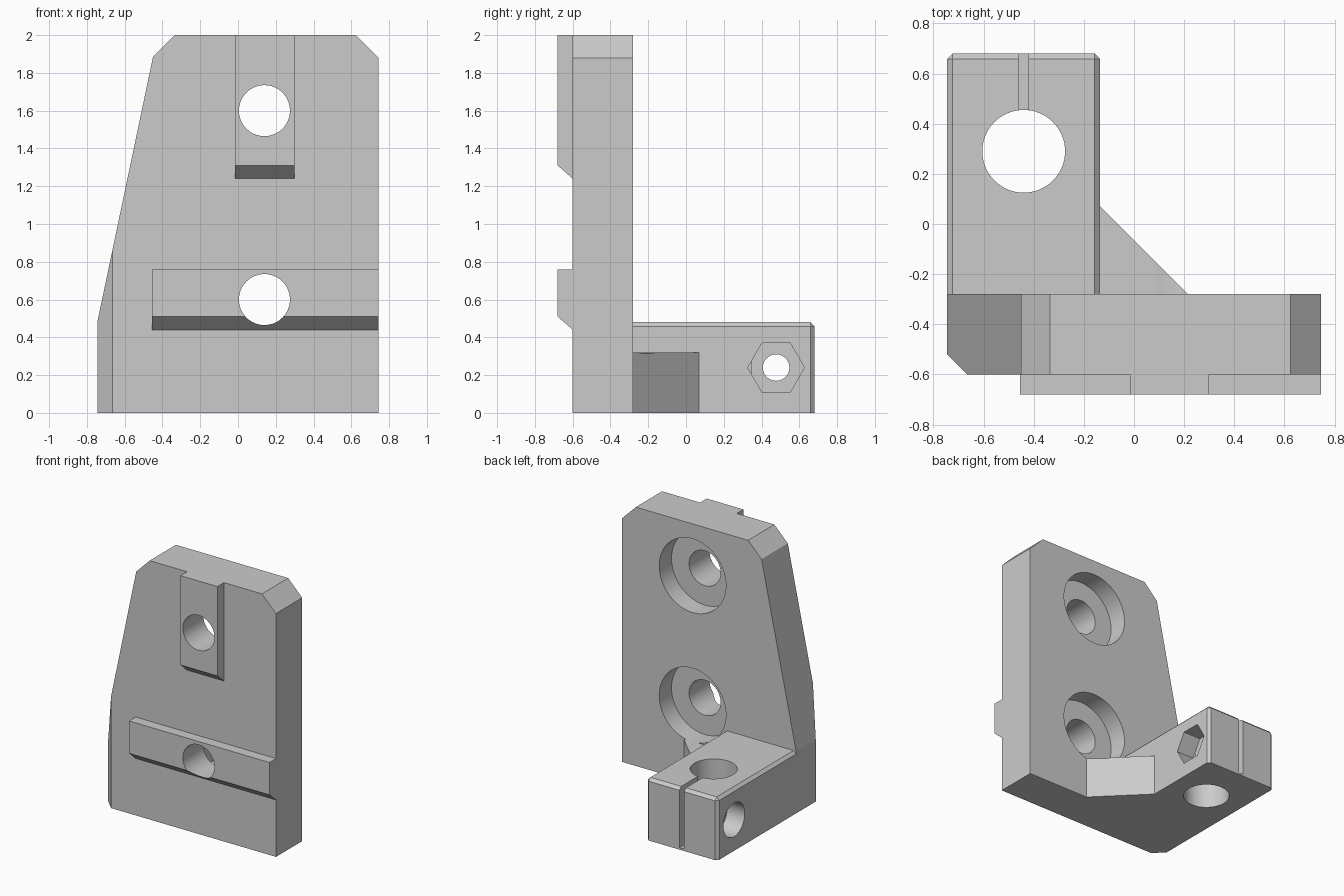
import bpy, bmesh, math

cube = bpy.data.objects.get("Cube")
if cube:
    bpy.data.objects.remove(cube, do_unlink=True)

grey = bpy.data.materials.new("light grey")
grey.use_nodes = True
color = (0.6, 0.6, 0.6, 1)
grey.diffuse_color = color
grey.node_tree.nodes["Principled BSDF"].inputs["Base Color"].default_value = color


def prism(name, points, axis, start, end, edit=None):
    """Extrude a 2D outline along an axis; outlines are (y,z), (x,z) or (x,y)."""
    place = {"x": lambda p, d: (d, *p),
             "y": lambda p, d: (p[0], d, p[1]),
             "z": lambda p, d: (*p, d)}[axis]
    bm = bmesh.new()
    ends = [[bm.verts.new(place(p, d)) for p in points] for d in (start, end)]
    for ring in ends:
        bm.faces.new(ring)
    for i in range(len(points)):
        j = (i + 1) % len(points)
        bm.faces.new((ends[0][i], ends[0][j], ends[1][j], ends[1][i]))
    bmesh.ops.recalc_face_normals(bm, faces=bm.faces)
    if edit:
        edit(bm)
    mesh = bpy.data.meshes.new(name)
    bm.to_mesh(mesh)
    bm.free()
    mesh.materials.append(grey)
    obj = bpy.data.objects.new(name, mesh)
    bpy.context.collection.objects.link(obj)
    return obj


def ring(cx, cy, radius, sides=64):
    return [(cx + radius * math.cos(math.tau * i / sides),
             cy + radius * math.sin(math.tau * i / sides)) for i in range(sides)]


def rect(a, b, c, d):
    return [(a, c), (b, c), (b, d), (a, d)]


def combine(target, tool, operation):
    mod = target.modifiers.new(tool.name, "BOOLEAN")
    mod.operation = operation
    mod.solver = "EXACT"
    mod.object = tool
    bpy.context.view_layer.objects.active = target
    bpy.ops.object.modifier_apply(modifier=mod.name)
    bpy.data.objects.remove(tool, do_unlink=True)


def chamfer_block(bm):
    # Upper edges and rear upright edges
    front = min(v.co.y for v in bm.verts)
    edges = [e for e in bm.edges
             if sum(v.co.y for v in e.verts) / 2 > front + 0.01
             and sum(v.co.z for v in e.verts) / 2 > 0.01]
    bmesh.ops.bevel(bm, geom=edges, offset=0.022, segments=1, affect="EDGES")


# Upright plate
bracket = prism("mounting_bracket", [(-0.745, 0), (0.745, 0), (0.745, 1.88), (0.625, 2),
                                     (-0.335, 2), (-0.45, 1.885), (-0.745, 0.48)],
                "y", -0.6, -0.28)
combine(bracket, prism("corner_cutter", [(-0.845, -0.42), (-0.565, -0.7), (-0.845, -0.7)],
                       "z", -0.1, 1.2), "DIFFERENCE")

# Locating ribs with sloped undersides
for name, x0, x1, low, high in (("upper_rib", -0.015, 0.3, 1.24, 2),
                                ("lower_rib", -0.455, 0.745, 0.44, 0.76)):
    outline = [(-0.5, low), (-0.6, low), (-0.68, low + 0.07), (-0.68, high), (-0.5, high)]
    combine(bracket, prism(name, outline, "x", x0, x1), "UNION")

# Clamp block and triangular gusset
left, right, back = -0.745, -0.135, 0.68
combine(bracket, prism("clamp_block", rect(left, right, -0.4, back), "z", 0, 0.48,
                       chamfer_block), "UNION")
combine(bracket, prism("gusset", [(-0.235, 0.17), (-0.235, -0.38), (0.315, -0.38)],
                       "z", 0, 0.32), "UNION")

# Counterbored mounting holes
for z in (0.6, 1.6):
    combine(bracket, prism("screw_hole", ring(0.14, z, 0.135), "y", -1, 0), "DIFFERENCE")
    combine(bracket, prism("counterbore", ring(0.14, z, 0.285), "y", -0.43, 0.2), "DIFFERENCE")

# Rod bore and clamping slit, closed by a thin floor
rod_x, rod_y = -0.44, 0.29
combine(bracket, prism("rod_bore", ring(rod_x, rod_y, 0.165), "z", -0.1, 0.6), "DIFFERENCE")
combine(bracket, prism("slit", rect(rod_x - 0.02, rod_x + 0.02, rod_y, 0.8),
                       "z", 0.015, 0.6), "DIFFERENCE")

# Clamp bolt hole with nut pocket and head recess
bolt = (0.477, 0.24)
combine(bracket, prism("bolt_hole", ring(*bolt, 0.07), "x", -1, 0.2), "DIFFERENCE")
combine(bracket, prism("nut_pocket", ring(*bolt, 0.15, 6), "x", right - 0.15, 0.1), "DIFFERENCE")
combine(bracket, prism("head_recess", ring(*bolt, 0.13), "x", -1, left + 0.15), "DIFFERENCE")

# Smooth holes, crisp edges
bpy.ops.object.select_all(action="DESELECT")
bracket.select_set(True)
bpy.context.view_layer.objects.active = bracket
bpy.ops.object.shade_smooth_by_angle(angle=math.radians(8))
